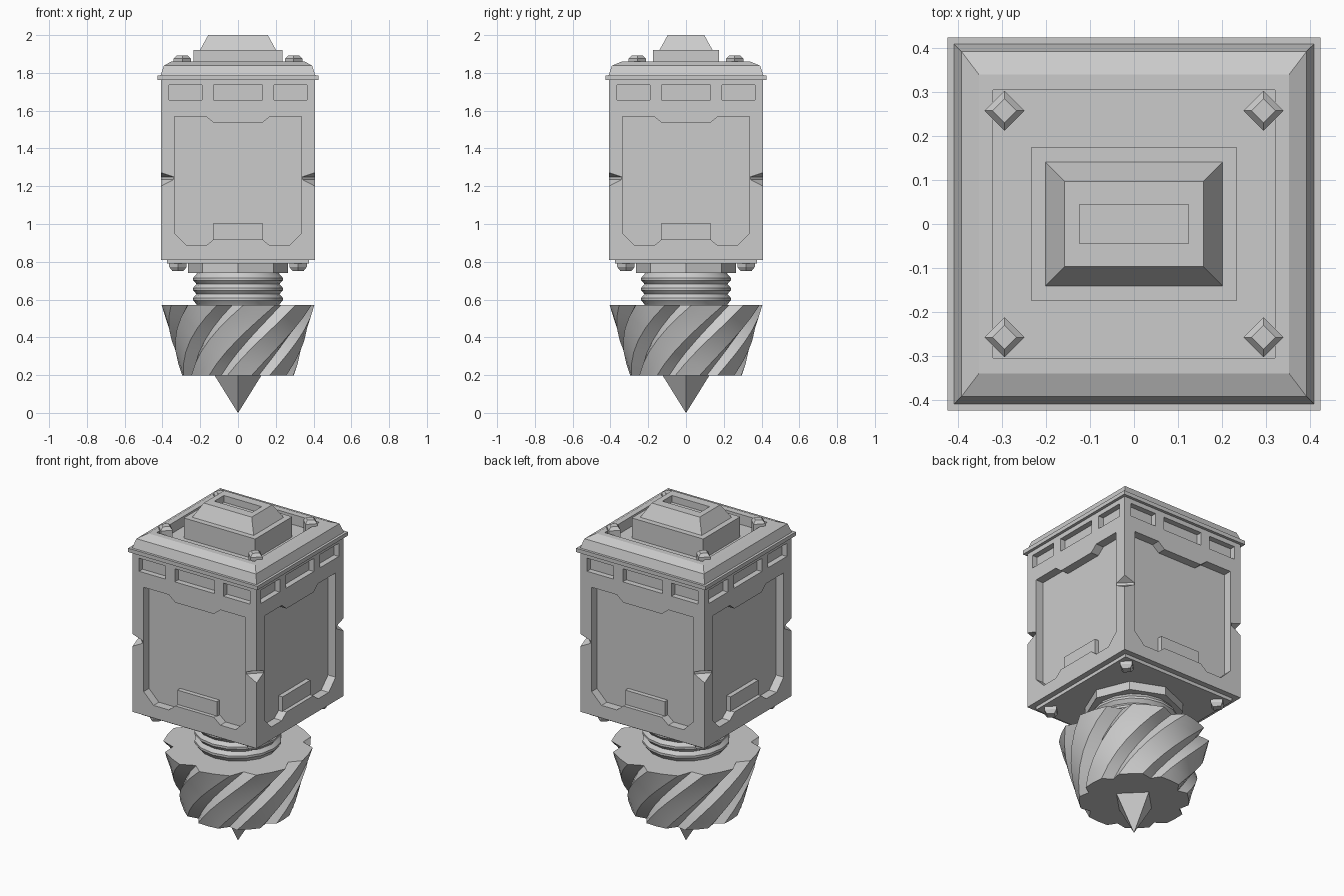
import bpy, bmesh
from math import sin, cos, pi, radians
from mathutils import Matrix, Vector

if "Cube" in bpy.data.objects:
    bpy.data.objects.remove(bpy.data.objects["Cube"])


def rect(hx, hy, z):
    return [(-hx, -hy, z), (hx, -hy, z), (hx, hy, z), (-hx, hy, z)]


def ngon(n, r, z, cx=0, cy=0):
    # first vertex points to the front (-y)
    return [(cx + r * sin(2 * pi * i / n), cy - r * cos(2 * pi * i / n), z) for i in range(n)]


def slab(profile, y0, y1):
    # x/z profile swept along y
    return [[(x, y, z) for x, z in profile] for y in (y0, y1)]


def box_xz(x0, x1, z0, z1):
    return [(x0, z0), (x1, z0), (x1, z1), (x0, z1)]


def build(name, lofts, turns=1, offset=0.0):
    """Skin every loft (a list of equal rings), repeated around z."""
    bm = bmesh.new()
    for k in range(turns):
        m = Matrix.Rotation(offset + k * 2 * pi / turns, 3, 'Z')
        for rings in lofts:
            vs = [[bm.verts.new(m @ Vector(p)) for p in ring] for ring in rings]
            n = len(vs[0])
            for a, b in zip(vs, vs[1:]):
                for i in range(n):
                    j = (i + 1) % n
                    bm.faces.new((a[i], a[j], b[j], b[i]))
            bm.faces.new(vs[0][::-1])
            bm.faces.new(vs[-1])
    bmesh.ops.recalc_face_normals(bm, faces=bm.faces)
    me = bpy.data.meshes.new(name)
    bm.to_mesh(me)
    bm.free()
    ob = bpy.data.objects.new(name, me)
    bpy.context.collection.objects.link(ob)
    return ob


def cut(target, cutter):
    cutter.hide_render = True
    bpy.context.view_layer.objects.active = target
    mod = target.modifiers.new("cut", 'BOOLEAN')
    mod.operation = 'DIFFERENCE'
    mod.solver = 'EXACT'
    mod.object = cutter
    bpy.ops.object.modifier_apply(modifier=mod.name)
    bpy.data.objects.remove(cutter)


# Main housing with recessed panels, vent slots and corner notches
body = build("housing", [[rect(.408, .408, .81), rect(.408, .408, 1.765)]])

half = [(.127, .92), (.17, .885), (.27, .885), (.335, .95),
        (.335, 1.57), (.17, 1.57), (.127, 1.535)]
panel = half + [(-x, z) for x, z in reversed(half)]
slots = [box_xz(-.365, -.19, 1.657, 1.735), box_xz(-.13, .13, 1.657, 1.735),
         box_xz(.19, .365, 1.657, 1.735)]
cut(body, build("panel_cutter", [slab(panel, -.5, -.358)], 4))
cut(body, build("slot_cutter", [slab(s, -.5, -.375) for s in slots], 4))

# wedge across each corner: (diagonal distance, z) profile swept sideways
wedge = [(.530, 1.235), (.577, 1.20), (.65, 1.145), (.65, 1.31), (.577, 1.272), (.530, 1.25)]
cut(body, build("notch_cutter", [slab(wedge, -.2, .2)], 4, pi / 4))

# Raised tab at the foot of each panel
build("panel_tab", [slab(box_xz(-.13, .13, .915, 1.005), -.385, -.35)], 4)

# Lip and hollow-topped lid
build("lid_lip", [[rect(.425, .425, 1.762), rect(.425, .425, 1.785)]])
build("lid", [[rect(.41, .41, 1.785), rect(.393, .393, 1.838), rect(.353, .34, 1.86),
               rect(.321, .305, 1.86), rect(.321, .305, 1.80)]])

# Top block with a slot in its sloped crown
build("top_block", [[rect(.235, .174, 1.795), rect(.235, .174, 1.92), rect(.202, .141, 1.92),
                     rect(.158, .097, 2.0), rect(.124, .044, 2.0), rect(.124, .044, 1.96)]])

# Square bolts on the lid and under the housing
corners = [(sx, sy) for sx in (-1, 1) for sy in (-1, 1)]
build("lid_bolts", [[ngon(4, r, z, .295 * sx, .258 * sy)
                     for r, z in ((.046, 1.80), (.046, 1.875), (.027, 1.893))]
                    for sx, sy in corners])
build("base_bolts", [[ngon(4, r, z, .318 * sx, .318 * sy)
                      for r, z in ((.046, .795), (.046, .772), (.03, .752))]
                     for sx, sy in corners])

# Base plate, collar and ribbed neck
build("base_plate", [[rect(.375, .375, .79), rect(.375, .375, .812)]])
build("collar", [[ngon(8, .265, .74), ngon(8, .265, .795)]])
ribs = [(.215, .745)]
for i in range(3):
    top = .735 - i * .053
    ribs += [(.22, top), (.237, top - .02), (.237, top - .033)]
ribs += [(.22, .575), (.215, .565)]
neck = build("ribbed_neck", [[ngon(16, r, z) for r, z in ribs]])

# Tapered cutter head with eight twisted grooves
STEPS, TEETH = 6, 8


def head_ring(t):
    r, z = .405 - .107 * t, .57 - .372 * t
    ring = []
    for k in range(TEETH):
        for deg, f in ((-11, 1), (0, .87), (9, 1), (21.5, .99)):
            a = radians(-5 + 45 * k + deg - 60 * t)
            ring.append((f * r * sin(a), -f * r * cos(a), z))
    return ring


head = build("drill_head", [[head_ring(i / STEPS) for i in range(STEPS + 1)]])

# Pointed tip
build("drill_tip", [[ngon(4, .125, .2), ngon(4, .0005, 0)]])

for ob in (neck, head):
    bpy.ops.object.select_all(action='DESELECT')
    ob.select_set(True)
    bpy.context.view_layer.objects.active = ob
    bpy.ops.object.shade_smooth_by_angle(angle=radians(25))
